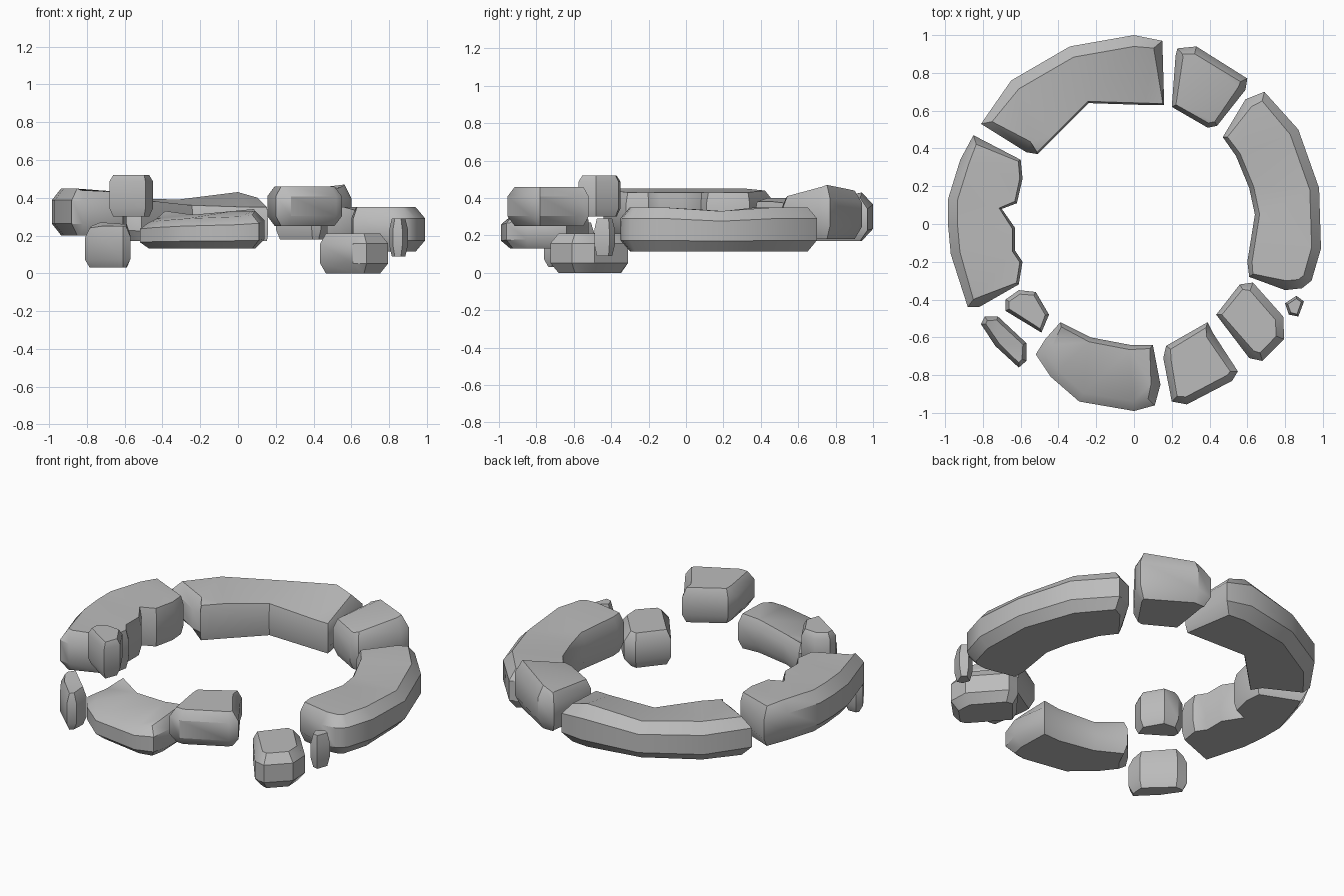
import bpy, bmesh, math
from mathutils import Vector

if "Cube" in bpy.data.objects:
    bpy.data.objects.remove(bpy.data.objects["Cube"])

stone_grey = bpy.data.materials.new("stone grey")
stone_grey.diffuse_color = (0.5, 0.5, 0.5, 1)
stone_grey.use_nodes = True
stone_grey.node_tree.nodes["Principled BSDF"].inputs["Base Color"].default_value = stone_grey.diffuse_color


def inset_points(pts, outer, inner):
    """Move outline points inward; sides facing the ring centre use 'inner'."""
    n = len(pts)
    area = sum(pts[i].x * pts[(i + 1) % n].y - pts[(i + 1) % n].x * pts[i].y for i in range(n))
    sign = 1 if area > 0 else -1
    result = []
    for i, p in enumerate(pts):
        a = (p - pts[i - 1]).normalized()
        b = (pts[(i + 1) % n] - p).normalized()
        t = (a + b).normalized()
        normal = Vector((t.y, -t.x)) * sign
        d = inner if normal.dot(p.normalized()) < -0.3 else outer
        result.append(p - normal * d)
    return result


def stone(name, z0, outline, outer=0.05, inner=0.025, low=0.25, high=0.25, angle=35):
    """Chamfered block: outline holds (x, y, top height) points."""
    full = [Vector(p[:2]) for p in outline]
    small = inset_points(full, outer, inner)
    tops = [p[2] for p in outline]
    bm = bmesh.new()
    rings = []
    for pts, level in ((small, 0), (full, low), (full, 1 - high), (small, 1)):
        rings.append([bm.verts.new((p.x, p.y, z0 + (t - z0) * level))
                      for p, t in zip(pts, tops)])
    n = len(full)
    for a, b in zip(rings, rings[1:]):
        for i in range(n):
            j = (i + 1) % n
            bm.faces.new((a[i], a[j], b[j], b[i]))
    caps = [bm.faces.new(rings[0]), bm.faces.new(rings[-1])]
    bmesh.ops.triangulate(bm, faces=caps)
    bmesh.ops.recalc_face_normals(bm, faces=bm.faces[:])
    mesh = bpy.data.meshes.new(name)
    bm.to_mesh(mesh)
    bm.free()
    mesh.materials.append(stone_grey)
    obj = bpy.data.objects.new(name, mesh)
    bpy.context.collection.objects.link(obj)
    bpy.ops.object.select_all(action='DESELECT')
    obj.select_set(True)
    bpy.context.view_layer.objects.active = obj
    bpy.ops.object.shade_smooth_by_angle(angle=math.radians(angle))


def flat(z, *pts):
    return [(x, y, z) for x, y in pts]


# Long curved blocks
stone("back_left_block", 0.17, [
    (-.81, .53, .40), (-.65, .76, .40), (-.34, .94, .39), (0, 1.0, .43), (.15, .97, .40),
    (.16, .63, .35), (.06, .63, .35), (-.24, .64, .36), (-.42, .46, .38),
    (-.51, .37, .38), (-.57, .38, .40)], outer=.06, inner=.01)

stone("right_block", 0.115, [
    (.69, .70, .35), (.87, .50, .35), (.98, .19, .33), (.99, -.13, .35), (.94, -.30, .35),
    (.89, -.34, .35), (.80, -.35, .35), (.61, -.28, .35), (.60, -.20, .35), (.64, .05, .34),
    (.61, .19, .33), (.54, .36, .35), (.47, .46, .35), (.59, .66, .35)])

stone("left_block", 0.2, [
    (-.85, .47, .44), (-.60, .34, .43), (-.59, .24, .43), (-.62, .11, .43), (-.70, .08, .43),
    (-.63, -.02, .43), (-.63, -.14, .43), (-.59, -.20, .43), (-.61, -.32, .43),
    (-.82, -.44, .44), (-.88, -.44, .45), (-.97, -.16, .45), (-.985, .0, .45),
    (-.985, .13, .45), (-.92, .34, .45)], inner=.015)

stone("front_left_block", 0.13, [
    (-.39, -.52, .33), (-.23, -.60, .31), (-.02, -.64, .33), (.10, -.64, .34), (.14, -.85, .33),
    (.11, -.96, .31), (0, -.99, .30), (-.29, -.94, .29), (-.44, -.81, .28),
    (-.52, -.69, .27), (-.47, -.61, .29)])

# Medium blocks
stone("front_right_block", 0.25, flat(
    .46, (.155, -.71), (.17, -.645), (.39, -.52), (.42, -.58), (.55, -.78),
    (.52, -.83), (.28, -.955), (.20, -.94)), outer=.04, inner=.03)

stone("back_right_block", 0.18, [
    (.22, .89, .41), (.23, .93, .41), (.33, .94, .44), (.60, .77, .47), (.59, .71, .46),
    (.44, .52, .41), (.39, .51, .40), (.20, .62, .40)], outer=.04)

stone("low_right_block", 0.0, flat(
    .21, (.435, -.48), (.56, -.32), (.63, -.31), (.79, -.49), (.795, -.61),
    (.68, -.725), (.61, -.71)), outer=.045, inner=.03)

# Small loose stones
stone("high_left_stone", 0.3, flat(
    .52, (-.68, -.40), (-.61, -.35), (-.52, -.36), (-.45, -.48), (-.49, -.575),
    (-.68, -.46)), outer=.022, inner=.02, low=.2, high=.15)

stone("low_left_stone", 0.03, [
    (-.81, -.53, .24), (-.79, -.49, .25), (-.72, -.49, .27), (-.57, -.63, .26),
    (-.57, -.725, .25), (-.61, -.76, .25), (-.735, -.645, .25)],
    outer=.025, inner=.02, low=.2)

stone("tiny_right_stone", 0.09, flat(
    .29, (.80, -.42), (.86, -.38), (.90, -.41), (.87, -.49), (.82, -.48)),
    outer=.015, inner=.015, low=.3, high=.3)
